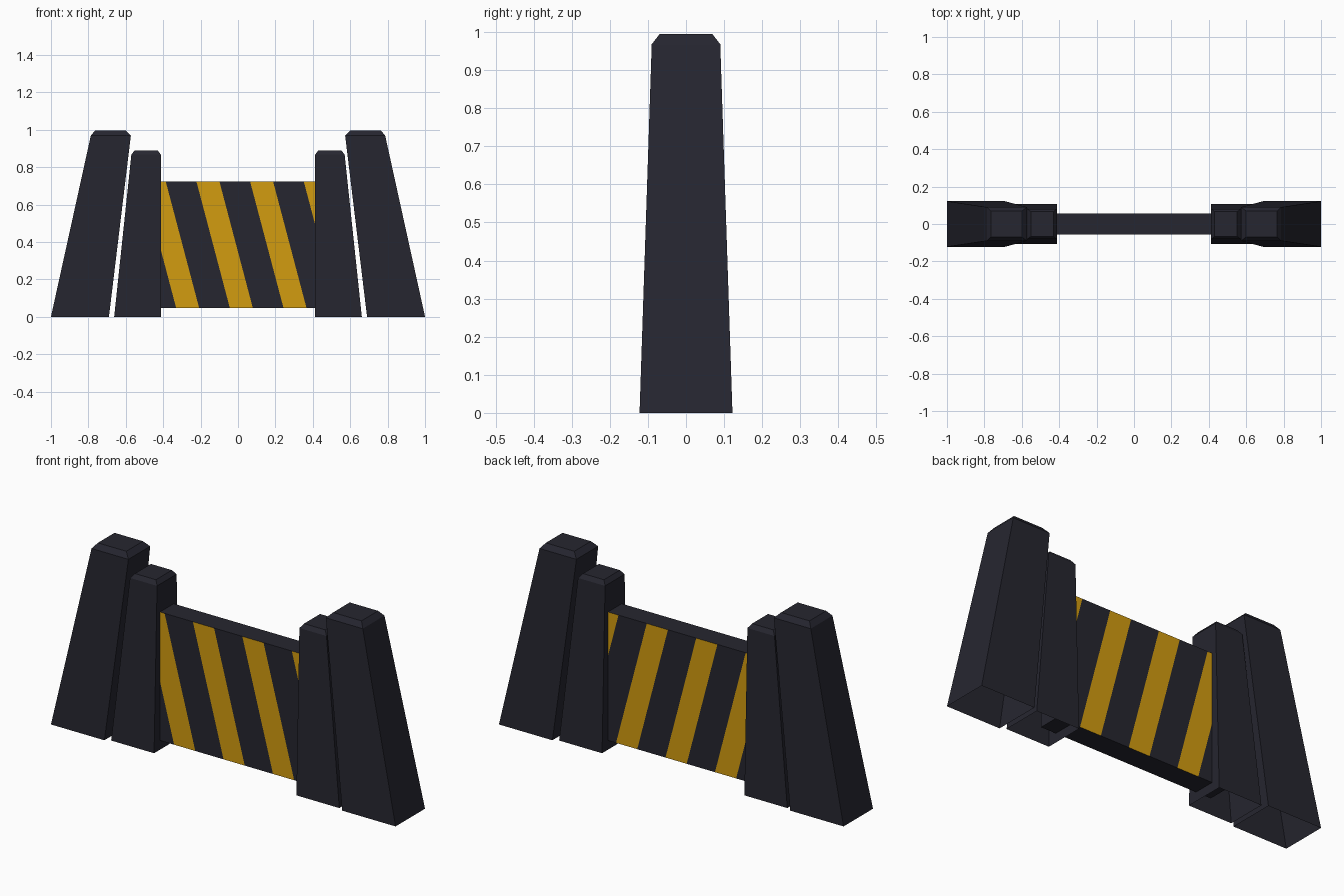
import bpy, bmesh
from mathutils import Vector

if "Cube" in bpy.data.objects:
    bpy.data.objects.remove(bpy.data.objects["Cube"])


def material(name, rgb):
    m = bpy.data.materials.new(name)
    m.diffuse_color = (*rgb, 1)
    m.use_nodes = True
    m.node_tree.nodes["Principled BSDF"].inputs["Base Color"].default_value = m.diffuse_color
    return m


DARK = material("dark_metal", (0.019, 0.019, 0.029))
YELLOW = material("hazard_yellow", (0.65, 0.335, 0.005))


def finish(name, bm, mats):
    bmesh.ops.recalc_face_normals(bm, faces=bm.faces[:])
    me = bpy.data.meshes.new(name)
    bm.to_mesh(me)
    bm.free()
    for m in mats:
        me.materials.append(m)
    ob = bpy.data.objects.new(name, me)
    bpy.context.collection.objects.link(ob)
    return ob


def post(name, sections, side):
    """Hollow tapered post, open below: sections of (z, x_in, x_out, half_depth)."""
    bm = bmesh.new()
    rings = []
    for z, xi, xo, d in sections:
        pts = ((xi, -d), (xo, -d), (xo, d), (xi, d))
        rings.append([bm.verts.new((side * x, y, z)) for x, y in pts])
    for a, b in zip(rings, rings[1:]):
        for i in range(4):
            j = (i + 1) % 4
            bm.faces.new((a[i], a[j], b[j], b[i]))
    bm.faces.new(rings[-1])
    # the top cap must face up, so orient the open shell from it
    ob = finish(name, bm, [DARK])
    if ob.data.polygons[-1].normal.z < 0:
        ob.data.flip_normals()
    return ob


# Paired posts on each side
OUTER = [(0, 0.69, 1.0, 0.122), (0.968, 0.573, 0.787, 0.09), (0.995, 0.6, 0.765, 0.069)]
INNER = [(0, 0.413, 0.662, 0.106), (0.868, 0.413, 0.57, 0.081), (0.89, 0.43, 0.552, 0.066)]
for label, side in (("left", -1), ("right", 1)):
    post(label + "_outer_post", OUTER, side)
    post(label + "_inner_post", INNER, side)

# Barrier panel, its ends hidden inside the inner posts
HALF_X, HALF_Y, Z0, Z1 = 0.5, 0.057, 0.048, 0.722
bm = bmesh.new()
bmesh.ops.create_cube(bm, size=1)
bmesh.ops.scale(bm, vec=(2 * HALF_X, 2 * HALF_Y, Z1 - Z0), verts=bm.verts[:])
bmesh.ops.translate(bm, vec=(0, 0, (Z0 + Z1) / 2), verts=bm.verts[:])

# Slanted stripes cut straight through, coloured on front and back only
LEAN = 0.178 / (Z1 - Z0)
PERIOD, WIDTH, START = 0.287, 0.123, -0.222
for k in range(-2, 4):
    for offset in (0, WIDTH):
        x = START + k * PERIOD + offset
        bmesh.ops.bisect_plane(bm, geom=bm.verts[:] + bm.edges[:] + bm.faces[:],
                               plane_co=(x, 0, Z1), plane_no=Vector((1, 0, LEAN)).normalized())
bm.normal_update()
for f in bm.faces:
    c = f.calc_center_median()
    across = (c.x - (Z1 - c.z) * LEAN - START) % PERIOD
    f.material_index = int(abs(f.normal.y) > 0.9 and across < WIDTH)
finish("striped_barrier_panel", bm, [DARK, YELLOW])
